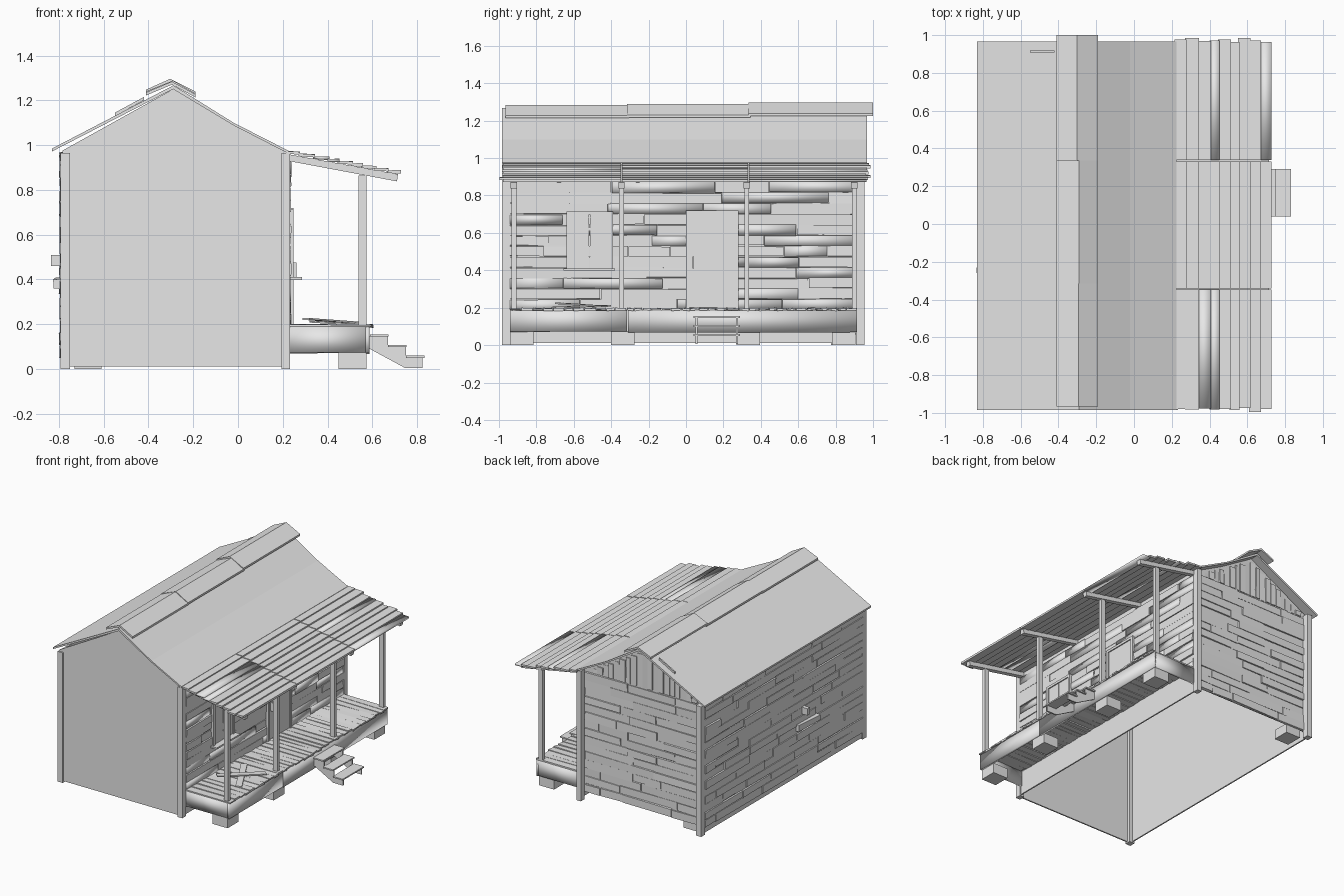
import bpy, bmesh, math, random
from mathutils import Matrix, Vector

random.seed(7)
old = bpy.data.objects.get("Cube")
if old:
    bpy.data.objects.remove(old, do_unlink=True)

GREY = (0.8, 0.8, 0.8, 1.0)
wood = bpy.data.materials.new("weathered_grey")
wood.use_nodes = True
wood.diffuse_color = GREY
wood.node_tree.nodes["Principled BSDF"].inputs["Base Color"].default_value = GREY


def jit(a):
    return random.uniform(-a, a)


def box(bm, x, y, z, warp=(0, 0, 0), smooth=False):
    """Box from (min, max) pairs, with optional random corner warp."""
    geo = bmesh.ops.create_cube(bm, size=1)
    for v in geo["verts"]:
        v.co = Vector(r[0] if c < 0 else r[1] for c, r in zip(v.co, (x, y, z)))
        v.co += Vector(jit(w) for w in warp)
        for f in v.link_faces:
            f.smooth = smooth
    return geo["verts"]


def prism(bm, pts, y, smooth=False):
    """Extrude an x-z outline between two y values."""
    rings = [[bm.verts.new((px, yy, pz)) for px, pz in pts] for yy in y]
    n = len(pts)
    faces = [bm.faces.new(r) for r in rings]
    for i in range(n):
        j = (i + 1) % n
        faces.append(bm.faces.new((rings[0][i], rings[0][j], rings[1][j], rings[1][i])))
    for f in faces:
        f.smooth = smooth


def finish(name, bm):
    bmesh.ops.recalc_face_normals(bm, faces=bm.faces)
    me = bpy.data.meshes.new(name)
    bm.to_mesh(me)
    bm.free()
    me.materials.append(wood)
    ob = bpy.data.objects.new(name, me)
    bpy.context.scene.collection.objects.link(ob)
    return ob


def part(name, builder):
    bm = bmesh.new()
    builder(bm)
    return finish(name, bm)


# House shell
GABLE = [(-.785, .01), (.225, .01), (.225, .965), (0, 1.08), (-.29, 1.25), (-.785, .975)]
part("front_wall", lambda bm: prism(bm, GABLE, (-.975, -.965)))
BACK = [(px, max(pz, .06)) for px, pz in GABLE]
part("back_wall", lambda bm: prism(bm, BACK, (.895, .905)))
part("left_wall", lambda bm: box(bm, (.215, .225), (-.965, .905), (.01, .96)))
part("right_wall", lambda bm: box(bm, (-.785, -.775), (-.965, .905), (.01, .97)))


def corner_posts(bm):
    for x in ((-.793, -.75), (.195, .232)):
        for y in ((-.985, -.94), (.91, .955)):
            box(bm, x, y, (0, .965))


part("corner_posts", corner_posts)


# Broken horizontal siding, laid in rows of random lengths
def siding(name, side, plane, span, z0, z1, rows, shaded=0.0):
    bm = bmesh.new()
    h = (z1 - z0) / rows
    for r in range(rows):
        a = span[0]
        while a < span[1] - .01:
            b = min(a + random.uniform(.18, .6), span[1])
            if span[1] - b < .1:
                b = span[1]
            t = random.uniform(.004, .014)
            out = (plane, plane + t) if side[1] > 0 else (plane - t, plane)
            zz = (z0 + r * h + jit(.003), z0 + (r + 1) * h - .003 + jit(.003))
            sm = random.random() < shaded
            if side[0] == "x":
                box(bm, out, (a, b - .004), zz, (.002, 0, .003), sm)
            else:
                box(bm, (a, b - .004), out, zz, (0, .002, .003), sm)
            a = b
    return finish(name, bm)


siding("porch_siding", ("x", 1), .225, (-.94, .91), .19, .93, 13, .35)
siding("long_wall_siding", ("x", -1), -.785, (-.94, .91), .05, .97, 16)
siding("back_siding", ("y", 1), .905, (-.75, .195), .06, .95, 15)


def broken_boards(bm):
    box(bm, (-.835, -.785), (-.26, -.23), (.46, .51))
    box(bm, (-.82, -.785), (-.4, -.16), (.36, .4), (.006, 0, .01))


part("broken_boards", broken_boards)


# Upright boards in the back gable
def gable_boards(bm):
    x = -.73
    while x < .17:
        w = random.uniform(.035, .055)
        m = x + w / 2
        top = 1.25 - abs(m + .29) * (.555 if m < -.29 else .58) - .03
        if top > .98:
            box(bm, (x, x + w - .006), (.905, .911 + jit(.004)), (.955, top), (0, .002, 0))
        x += w


part("gable_boards", gable_boards)


# Main roof slopes and ridge caps
def main_roof(bm):
    prism(bm, [(-.83, .972), (-.29, 1.25), (-.29, 1.266), (-.83, .985)], (-.985, .967))
    prism(bm, [(-.29, 1.25), (-.02, 1.088), (.225, .962), (.225, .975), (-.02, 1.1),
               (-.29, 1.268)], (-.985, .967))


part("main_roof", main_roof)


def ridge_caps(bm):
    segs = (((-.965, -.305), 0, -.295), ((-.315, .345), .004, -.29), ((.335, 1), .012, -.303))
    for y, dz, mid in segs:
        for edge, low in ((-.41, 1.222), (-.19, 1.213)):
            prism(bm, [(edge, low + dz), (mid, 1.27 + dz), (mid, 1.284 + dz),
                       (edge, low + .014 + dz)], y)


part("ridge_caps", ridge_caps)
part("loose_roof_strip", lambda bm: prism(bm, [(-.55, 1.13), (-.42, 1.2), (-.42, 1.215),
                                               (-.55, 1.145)], (.908, .918)))

# Porch roof of lapped planks
SLOPE = .19


def porch_roof(bm):
    edges = [.215, .27, .335, .40, .445, .505, .55, .61, .665, .72]
    for s, (ya, yb) in enumerate(((-.985, -.348), (-.342, .332), (.338, .975))):
        for a, b in zip(edges, edges[1:]):
            za = .972 - SLOPE * (a - .22)
            zb = .972 - SLOPE * (b - .22) + .007
            dy, lift = jit(.012), random.uniform(0, .004)
            outline = [(a, za - .012), (b + .008, zb - .012), (b + .008, zb + lift), (a, za)]
            y = (ya + dy, yb) if s == 0 else (ya, yb + dy) if s == 2 else (ya, yb)
            prism(bm, outline, y, s != 1 and random.random() < .3)


part("porch_roof", porch_roof)
POSTS = (-.92, -.345, .325, .9)


def rafters(bm):
    for y in POSTS:
        prism(bm, [(.22, .96), (.715, .87), (.71, .838), (.22, .93)], (y - .017, y + .017))


def posts(bm):
    for y in POSTS:
        box(bm, (.538, .573), (y - .013, y + .013), (.19, .865))


part("porch_rafters", rafters)
part("porch_posts", posts)


# Porch deck, skirt and footing blocks
def deck(bm):
    y = -.945
    while y < .915:
        w = random.uniform(.04, .065)
        box(bm, (.225, .597 + jit(.008)), (y, min(y + w, .925) - .004), (.186, .197), (0, 0, .004))
        y += w


def skirt(bm):
    for y in ((-.94, -.315), (-.31, .915)):
        box(bm, (.57, .588), y, (.07, .186), (0, 0, .003), True)
    for y in ((-.94, -.925), (.9, .915)):
        box(bm, (.225, .585), y, (.072, .186), (0, 0, .003), True)


def blocks(bm):
    for y in (-.94, -.4, .27, .78):
        box(bm, (.45, .573), (y, y + .125), (0, .075))
    box(bm, (-.73, -.61), (.775, .9), (0, .07))


part("porch_deck", deck)
part("porch_skirt", skirt)
part("footing_blocks", blocks)


# Steps
def steps(bm):
    for i in range(3):
        x, z = .59 + .08 * i, .155 - .048 * i
        box(bm, (x, x + .082), (.04, .29), (z - .01, z))
    side = [(.588, .09), (.745, .005), (.825, .005), (.825, .05), (.75, .05), (.75, .098),
            (.67, .098), (.67, .146), (.588, .146)]
    for y in (.052, .268):
        prism(bm, side, (y, y + .01))


part("porch_steps", steps)


# Framed openings on the porch wall
def frame(bm, y, z, t, x=(.225, .249)):
    for a in (y[0], y[1] - t):
        box(bm, x, (a, a + t), z)
    box(bm, x, y, (z[1] - t, z[1]))


def door(bm):
    frame(bm, (.0, .28), (.197, .72), .018)
    box(bm, (.225, .241), (.018, .262), (.2, .702))
    box(bm, (.241, .262), (.034, .044), (.41, .475))


def window(bm):
    frame(bm, (-.64, -.39), (.405, .715), .018)
    for y in ((-.622, -.518), (-.512, -.408)):
        box(bm, (.225, .241), y, (.41, .697))
    box(bm, (.225, .285), (-.655, -.38), (.398, .41))


part("door", door)
part("window", window)


# Fallen boards crossed on the deck
def fallen(bm):
    for ang, tilt, z in ((.5, .03, .206), (-.75, -.05, .215)):
        verts = box(bm, (-.022, .022), (-.17, .17), (-.004, .004))
        m = Matrix.Translation((.42, -.56, z)) @ Matrix.Rotation(ang, 4, "Z")
        bmesh.ops.transform(bm, matrix=m @ Matrix.Rotation(tilt, 4, "X"), verts=verts)


part("fallen_boards", fallen)
